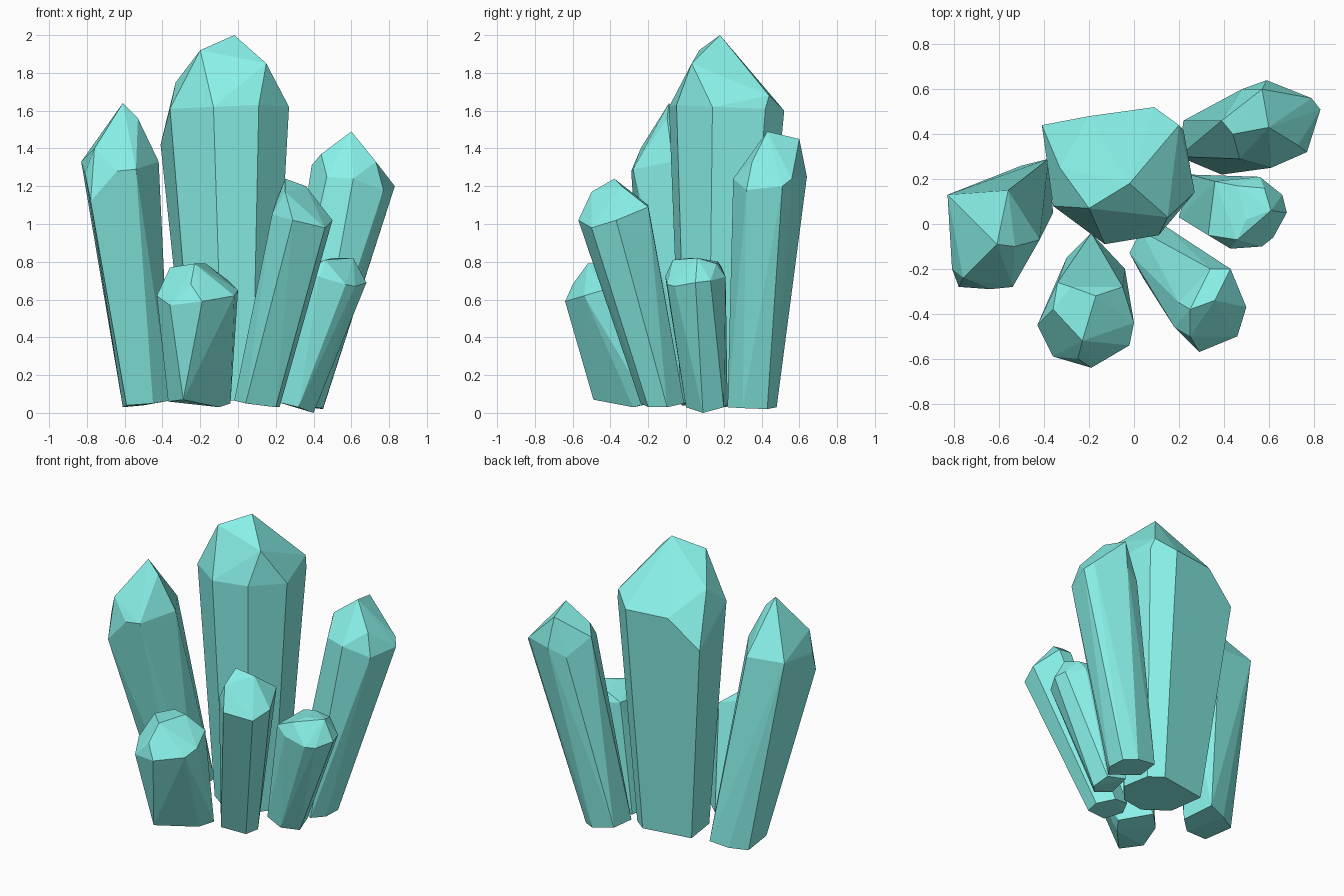
import bpy, bmesh
from math import radians

mat = bpy.data.materials.new("turquoise")
mat.diffuse_color = (0.25, 0.89, 0.82, 1.0)


def crystal(name, foot, shoulder, tip):
    """Faceted shard wrapped around a tilted foot, a shoulder ring and a few tip points."""
    bm = bmesh.new()
    for p in foot + shoulder + tip:
        bm.verts.new(p)
    bmesh.ops.convex_hull(bm, input=bm.verts)
    loose = [v for v in bm.verts if not v.link_faces]
    bmesh.ops.delete(bm, geom=loose, context='VERTS')
    bmesh.ops.dissolve_limit(bm, angle_limit=radians(4), verts=bm.verts, edges=bm.edges)
    bmesh.ops.recalc_face_normals(bm, faces=bm.faces)
    mesh = bpy.data.meshes.new(name)
    bm.to_mesh(mesh)
    bm.free()
    mesh.materials.append(mat)
    bpy.context.collection.objects.link(bpy.data.objects.new(name, mesh))


# Tall central crystal: the foot is the shoulder ring scaled down
ring = [(-.36, .08, 1.61), (-.13, -.09, 1.62), (.11, -.05, 1.63), (.27, .14, 1.62),
        (.22, .42, 1.61), (.09, .52, 1.60), (-.41, .44, 1.42)]
crystal("centre_crystal",
        [(.66 * x + .005, .66 * y + .03, .065) for x, y, z in ring], ring,
        [(-.20, .48, 1.60), (.20, .44, 1.68), (-.33, .25, 1.75),
         (-.20, .07, 1.92), (.15, .03, 1.85), (-.02, .18, 2.0)])

# Left crystal
crystal("left_crystal",
        [(-.61, .20, .03), (-.50, .26, .04), (-.38, .29, .065),
         (-.36, .05, .065), (-.45, -.03, .05), (-.59, -.02, .04)],
        [(-.78, -.28, 1.12), (-.64, -.29, 1.28), (-.54, -.28, 1.29), (-.42, -.07, 1.33),
         (-.56, .15, 1.31), (-.83, .13, 1.33), (-.81, -.20, 1.27)],
        [(-.76, -.24, 1.40), (-.53, -.10, 1.56), (-.61, -.09, 1.64)])

# Back right crystal
crystal("back_right_crystal",
        [(.39, .22, .03), (.45, .30, .025), (.45, .43, .02),
         (.37, .48, .03), (.22, .46, .06), (.20, .30, .06)],
        [(.47, .29, 1.25), (.61, .25, 1.24), (.77, .32, 1.18), (.83, .51, 1.20),
         (.79, .56, 1.24), (.59, .64, 1.25), (.48, .60, 1.20), (.39, .46, 1.31)],
        [(.44, .40, 1.37), (.73, .35, 1.33), (.57, .60, 1.45), (.60, .43, 1.49)])

# Short right crystal
crystal("right_crystal",
        [(.40, .09, 0), (.38, .20, .03), (.25, .22, .05), (.20, .03, .06), (.32, 0, .03)],
        [(.68, .05, .69), (.66, .13, .70), (.56, .21, .72), (.36, .19, .77),
         (.33, -.05, .75), (.43, -.11, .72), (.57, -.10, .68), (.62, -.06, .67)],
        [(.46, .17, .80), (.58, .16, .79), (.61, .06, .82), (.50, .02, .82), (.46, -.07, .81)])

# Front right crystal
crystal("front_right_crystal",
        [(-.02, -.13, .065), (.04, -.24, .05), (.20, -.20, .03),
         (.22, -.10, .03), (.14, -.01, .05), (.03, -.03, .07)],
        [(.18, -.46, 1.05), (.29, -.57, 1.02), (.46, -.50, .98), (.50, -.37, 1.02),
         (.43, -.20, 1.09), (.34, -.20, 1.10), (.20, -.35, 1.12)],
        [(.25, -.50, 1.17), (.36, -.34, 1.20), (.25, -.38, 1.24)])

# Short front left crystal
crystal("front_left_crystal",
        [(-.29, -.49, .07), (-.10, -.28, .03), (-.04, -.20, .05),
         (-.19, -.04, .08), (-.30, -.15, .07), (-.37, -.35, .06)],
        [(-.43, -.45, .62), (-.36, -.59, .57), (-.19, -.64, .59), (-.02, -.54, .62),
         (0, -.44, .65), (-.05, -.28, .70), (-.34, -.26, .74)],
        [(-.25, -.60, .68), (-.36, -.38, .77), (-.23, -.52, .79),
         (-.17, -.32, .79), (-.28, -.28, .78)])
